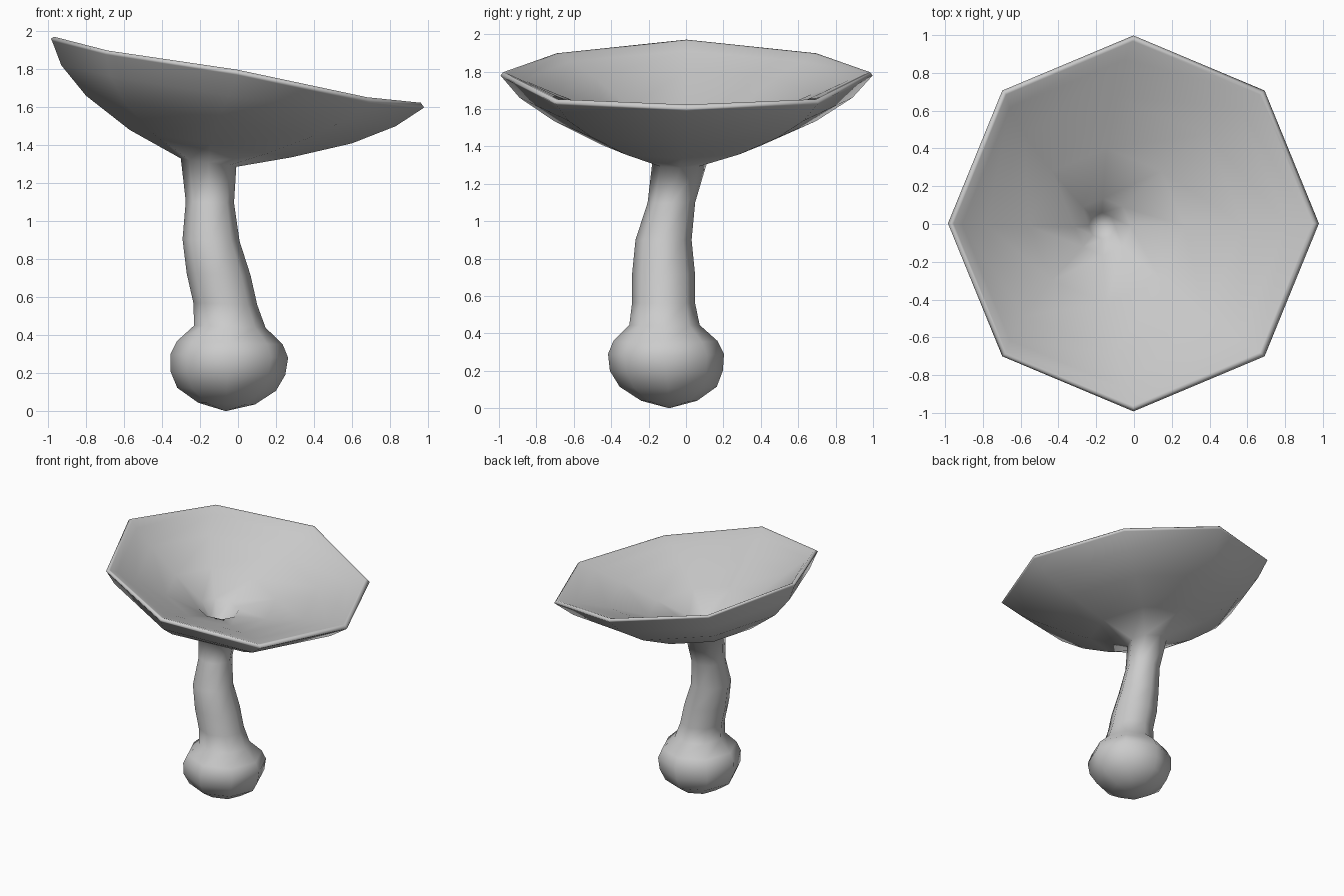
import bpy, bmesh
from math import cos, sin, pi, radians

if "Cube" in bpy.data.objects:
    bpy.data.objects.remove(bpy.data.objects["Cube"])

SIDES = 8


def loft(name, rings, angle, start, end):
    """Skin octagonal rings (cx, cy, z, rx, ry, tilt, sag) between two tip points."""
    bm = bmesh.new()
    loops = []
    for cx, cy, z, rx, ry, tilt, sag in rings:
        loop = []
        for i in range(SIDES):
            a = 2 * pi * i / SIDES
            dx = rx * cos(a)
            loop.append(bm.verts.new((cx + dx, cy + ry * sin(a),
                                      z - tilt * dx - sag * sin(2 * a) ** 2)))
        loops.append(loop)
    for lo, hi in zip(loops, loops[1:]):
        for i in range(SIDES):
            j = (i + 1) % SIDES
            bm.faces.new((lo[i], lo[j], hi[j], hi[i]))
    for tip, loop in ((start, loops[0]), (end, loops[-1])):
        v = bm.verts.new(tip)
        for i in range(SIDES):
            bm.faces.new((loop[i], loop[(i + 1) % SIDES], v))
    bmesh.ops.recalc_face_normals(bm, faces=bm.faces[:])
    mesh = bpy.data.meshes.new(name)
    bm.to_mesh(mesh)
    bm.free()
    obj = bpy.data.objects.new(name, mesh)
    bpy.context.collection.objects.link(obj)
    bpy.ops.object.select_all(action='DESELECT')
    obj.select_set(True)
    bpy.context.view_layer.objects.active = obj
    bpy.ops.object.shade_smooth_by_angle(angle=radians(angle))
    return obj


# Bulbous foot and wavy stem: centre x, centre y, height, radius
stem = [(x, y, z, r, r, .03, 0) for x, y, z, r in [
    (-.06, -.09, .04, .15), (-.06, -.095, .115, .26),
    (-.053, -.105, .20, .302), (-.046, -.107, .29, .31),
    (-.043, -.11, .36, .278), (-.043, -.115, .445, .188),
    (-.067, -.12, .565, .168), (-.102, -.12, .72, .168),
    (-.142, -.12, .90, .15), (-.148, -.078, 1.10, .127),
]]

# Tilted funnel cap: underside flowing out of the stem
under = [
    (-.155, -.035, 1.308, .146, .146, .15, 0),
    (-.145, -.02, 1.408, .425, .43, .17, 0),
    (-.10, -.005, 1.535, .70, .70, .179, 0),
    (-.05, 0, 1.66, .88, .89, .182, .01),
    (-.005, .003, 1.77, .974, .987, .184, .02),
]
# Thin lip, shallow upper side and the small pit in its middle
lip = [
    (-.003, .003, 1.78, .982, .995, .184, .02),
    (-.003, .003, 1.797, .965, .98, .18, .022),
    (-.005, .003, 1.793, .95, .965, .18, .022),
]
upper = [
    (-.05, 0, 1.755, .86, .87, .182, .01),
    (-.10, -.005, 1.68, .68, .68, .179, 0),
    (-.145, -.01, 1.56, .41, .41, .17, 0),
    (-.165, -.015, 1.46, .15, .15, .15, 0),
]
pit = [(-.17, -.01, 1.36, .07, .07, .1, 0)]
# One continuous skin, as the stem blends into the cap
loft("mushroom", stem + under + lip + upper + pit, 85,
     start=(-.065, -.09, 0), end=(-.17, 0, 1.31))
